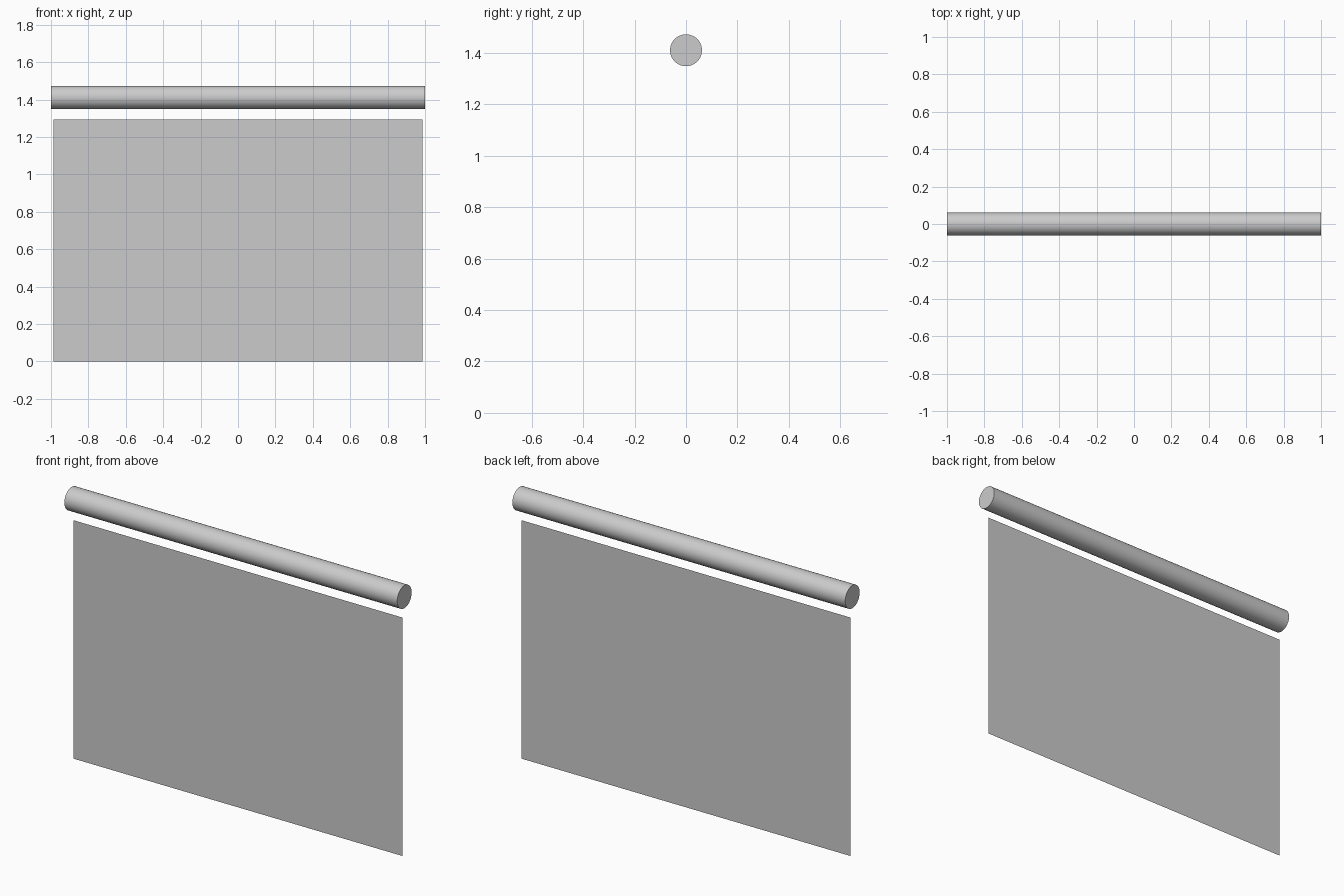
import bpy
import math

if "Cube" in bpy.data.objects:
    bpy.data.objects.remove(bpy.data.objects["Cube"])

ROLLER_LENGTH = 2.0
ROLLER_RADIUS = 0.062
ROLLER_HEIGHT = 1.411
SHEET_WIDTH = 1.975
SHEET_TOP = 1.295

# Horizontal roller along x, with closed ends
bpy.ops.mesh.primitive_cylinder_add(
    vertices=48, radius=ROLLER_RADIUS, depth=ROLLER_LENGTH,
    location=(0, 0, ROLLER_HEIGHT), rotation=(0, math.pi / 2, 0))
roller = bpy.context.object
roller.name = "roller"
bpy.ops.object.shade_smooth_by_angle(angle=math.radians(30))

# Flat hanging sheet below the roller, with no thickness
bpy.ops.mesh.primitive_plane_add(
    size=1, location=(0, 0, SHEET_TOP / 2), rotation=(math.pi / 2, 0, 0))
sheet = bpy.context.object
sheet.name = "hanging_sheet"
sheet.scale = (SHEET_WIDTH, SHEET_TOP, 1)
bpy.ops.object.transform_apply(location=False, rotation=True, scale=True)
